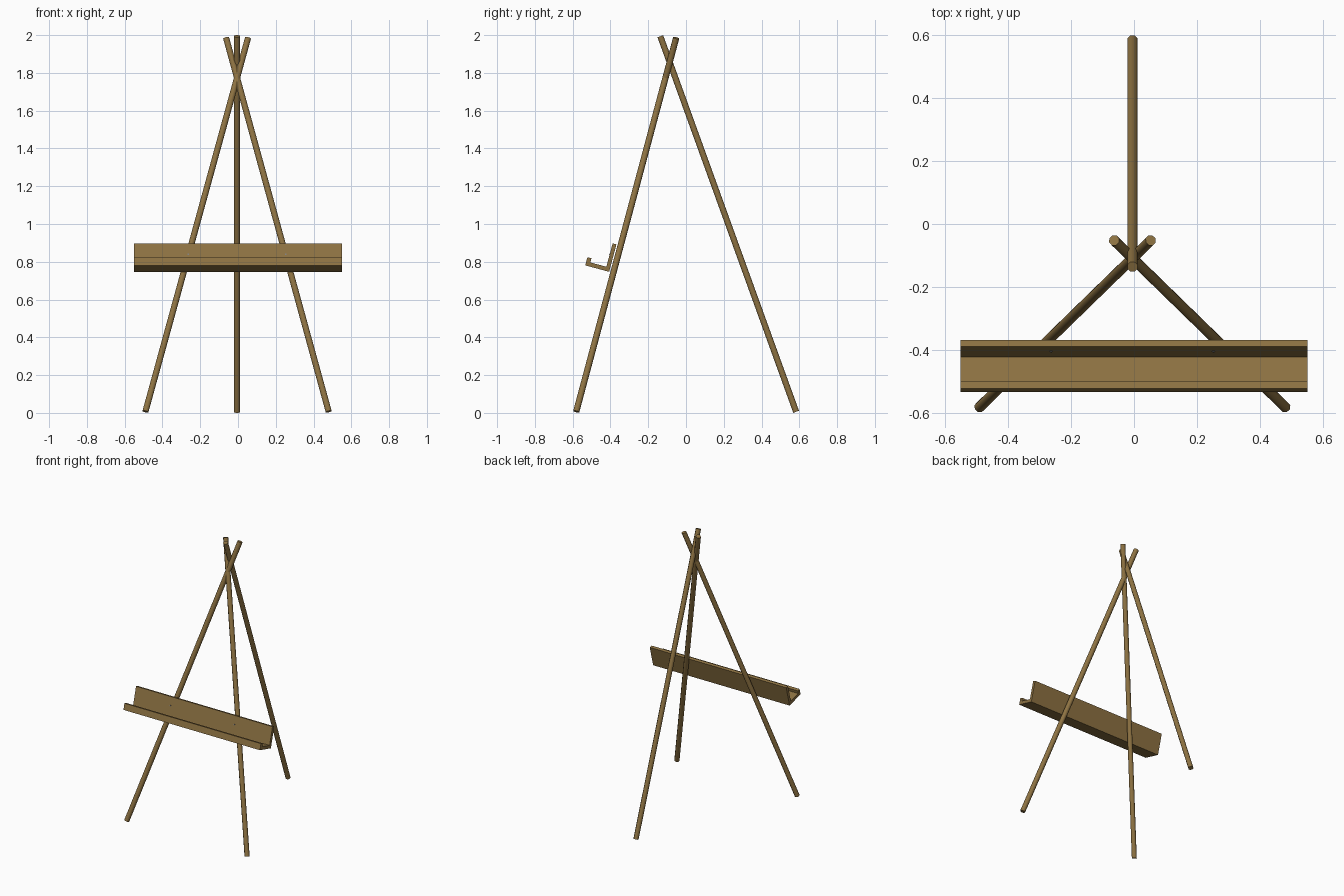
import bpy, bmesh, math
from mathutils import Vector, Matrix

if "Cube" in bpy.data.objects:
    bpy.data.objects.remove(bpy.data.objects["Cube"])

CX = -0.005                      # legs sit slightly off the tray centre
TILT = math.radians(15)          # lean of the front legs and tray


def material(name, color):
    m = bpy.data.materials.new(name)
    m.diffuse_color = color
    m.use_nodes = True
    m.node_tree.nodes["Principled BSDF"].inputs["Base Color"].default_value = m.diffuse_color
    return m


wood = material("wood", (0.27, 0.17, 0.055, 1))
steel = material("steel", (0.22, 0.22, 0.22, 1))


def finish(name, bm, mat):
    bmesh.ops.recalc_face_normals(bm, faces=bm.faces)
    me = bpy.data.meshes.new(name)
    bm.to_mesh(me)
    bm.free()
    ob = bpy.data.objects.new(name, me)
    bpy.context.collection.objects.link(ob)
    me.materials.append(mat)
    bpy.ops.object.select_all(action='DESELECT')
    ob.select_set(True)
    bpy.context.view_layer.objects.active = ob
    bpy.ops.object.shade_smooth_by_angle(angle=math.radians(50))
    return ob


def rod(name, a, b, radius, sides, mat):
    a, b = Vector(a), Vector(b)
    d = (b - a).normalized()
    side = Vector((0, 1, 0)).cross(d).normalized()
    rot = Matrix((side, d.cross(side), d)).transposed().to_4x4()
    bm = bmesh.new()
    bmesh.ops.create_cone(
        bm, cap_ends=True, segments=sides, radius1=radius, radius2=radius,
        depth=(b - a).length,
        matrix=Matrix.Translation((a + b) / 2) @ rot @ Matrix.Rotation(math.pi / sides, 4, 'Z'))
    return finish(name, bm, mat)


# Legs: two crossing at the front, one at the back
for s, label in ((-1, "left"), (1, "right")):
    rod("front_leg_" + label, (CX + s * 0.485, -0.581, 0.007),
        (CX - s * 0.058, -0.052, 1.985), 0.0175, 8, wood)
rod("back_leg", (CX, 0.583, 0.006), (CX, -0.136, 1.994), 0.0175, 8, wood)

# Tray: profile in (forward, up) tray coordinates, leaning with the legs
origin = Vector((0, -0.407, 0.747))
fwd = Vector((0, -math.cos(TILT), math.sin(TILT)))
up = Vector((0, math.sin(TILT), math.cos(TILT)))
profile = [(0, 0), (0.131, 0), (0.131, 0.045), (0.109, 0.045),
           (0.109, 0.022), (0.021, 0.022), (0.021, 0.15), (0, 0.15)]
bm = bmesh.new()
face = bm.faces.new([bm.verts.new(origin + fwd * f + up * u + Vector((-0.55, 0, 0)))
                     for f, u in profile])
ext = bmesh.ops.extrude_face_region(bm, geom=[face])
bmesh.ops.translate(bm, vec=(1.1, 0, 0),
                    verts=[v for v in ext["geom"] if isinstance(v, bmesh.types.BMVert)])
finish("tray", bm, wood)

# Screws fixing the tray to the front legs
for s, label in ((-1, "left"), (1, "right")):
    p = origin + up * 0.09 + Vector((CX + s * 0.258, 0, 0))
    rod("screw_" + label, p + fwd * 0.005, p + fwd * 0.023, 0.005, 12, steel)
